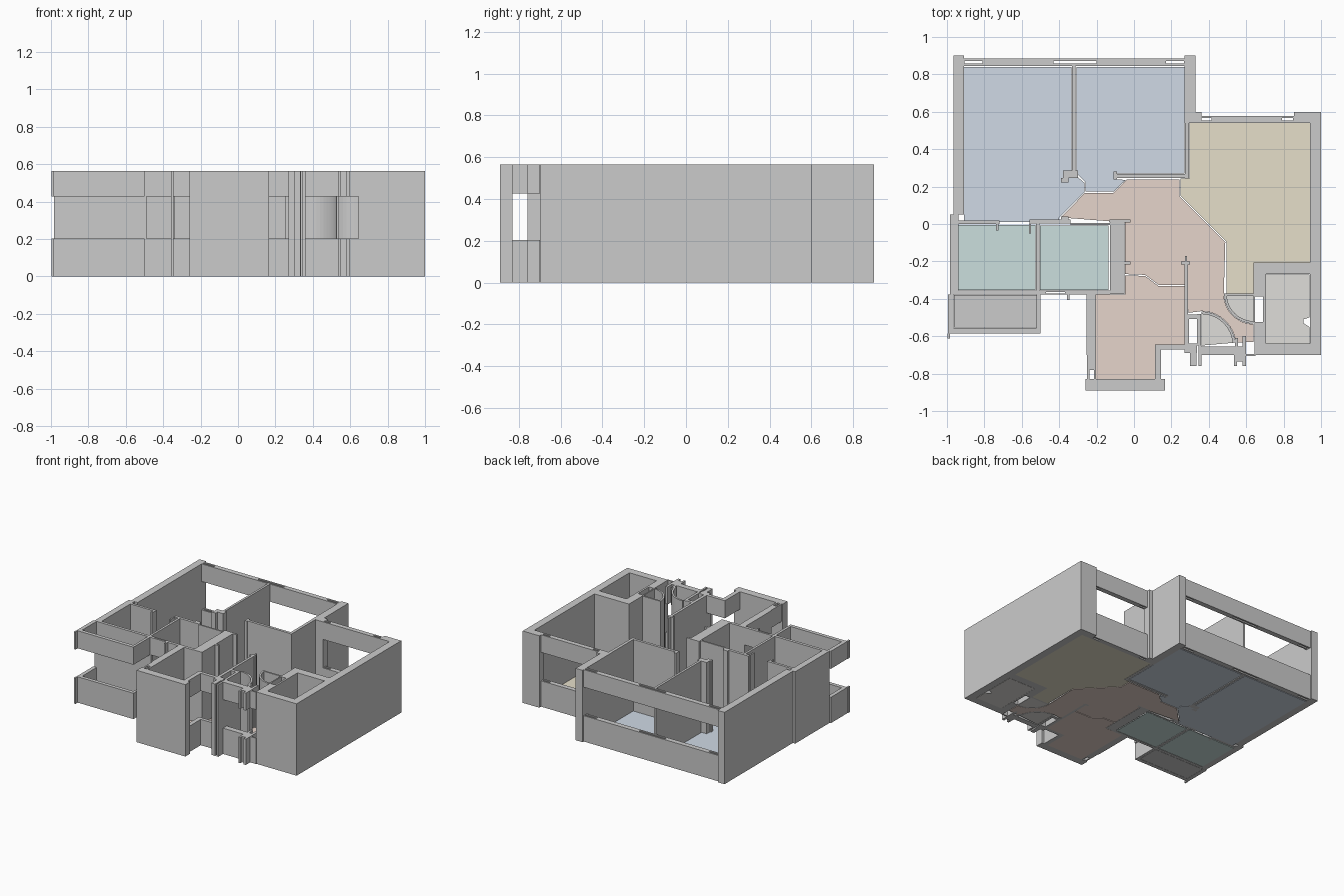
import bpy, bmesh
from math import sin, cos, radians

H, SILL, HEAD = 0.565, 0.203, 0.427
FULL = [(0, H)]
BAND = [(0, SILL), (HEAD, H)]          # wall with a window strip left open


def finish(name, bm, color=None):
    bmesh.ops.recalc_face_normals(bm, faces=bm.faces)
    me = bpy.data.meshes.new(name)
    bm.to_mesh(me)
    bm.free()
    ob = bpy.data.objects.new(name, me)
    bpy.context.collection.objects.link(ob)
    if color:
        mat = bpy.data.materials.new(name + "_colour")
        mat.diffuse_color = (*color, 1)
        me.materials.append(mat)


def prism(bm, pts, z0, z1):
    face = bm.faces.new([bm.verts.new((x, y, z0)) for x, y in pts])
    out = bmesh.ops.extrude_face_region(bm, geom=[face])
    for v in out["geom"]:
        if isinstance(v, bmesh.types.BMVert):
            v.co.z = z1


def walls(name, rects, levels=FULL):
    bm = bmesh.new()
    for x0, x1, y0, y1 in rects:
        for z0, z1 in levels:
            prism(bm, [(x0, y0), (x1, y0), (x1, y1), (x0, y1)], z0, z1)
    finish(name, bm)


def floor(name, pts, color):
    bm = bmesh.new()
    prism(bm, pts, 0, 0.005)
    finish(name, bm, color)


def arc(cx, cy, r, a0, a1, n=12):
    return [(cx + r * cos(radians(a0 + (a1 - a0) * i / n)),
             cy + r * sin(radians(a0 + (a1 - a0) * i / n))) for i in range(n + 1)]


def rect(x0, x1, y0, y1):
    return [(x0, y0), (x1, y0), (x1, y1), (x0, y1)]


def slotted(x0, x1, y0, y1, slots):
    """Footprint of a wall along x with narrow cavities."""
    out, x = [], x0
    t = (y1 - y0) * 0.33
    for a, b in slots:
        if a > x:
            out.append((x, a, y0, y1))
        out += [(a, b, y0, y0 + t), (a, b, y1 - t, y1)]
        x = b
    if x < x1:
        out.append((x, x1, y0, y1))
    return out


# outer walls and corner pillars
walls("left_wall", [(-0.965, -0.908, 0.05, 0.9), (-0.985, -0.937, -0.375, 0.05)])
walls("back_pillar", [(0.27, 0.33, 0.54, 0.9), (0.33, 0.36, 0.54, 0.6)])
walls("right_wall", [(0.94, 1.0, -0.7, 0.6), (0.855, 0.94, 0.54, 0.6)])

# window walls at the back
walls("bedroom_window_wall", slotted(-0.908, 0.27, 0.845, 0.885,
      [(-0.905, -0.81), (-0.43, -0.2), (0.17, 0.268)]), BAND)
walls("living_window_wall", slotted(0.36, 0.855, 0.54, 0.578,
      [(0.362, 0.415), (0.79, 0.85)]), BAND)

# bedroom partitions with door jambs
walls("bedroom_partition", [(-0.332, -0.314, 0.285, 0.845), (-0.38, -0.30, 0.245, 0.285),
                            (-0.39, -0.35, 0.222, 0.245)])
walls("hall_partition", [(-0.10, 0.272, 0.245, 0.266), (-0.11, -0.09, 0.238, 0.28),
                         (0.272, 0.295, 0.242, 0.54)])
walls("bathroom_back_wall", [(-0.937, -0.72, 0.0, 0.02), (-0.738, -0.724, -0.035, 0.0),
                             (-0.56, -0.34, 0.003, 0.025), (-0.562, -0.55, -0.05, 0.003),
                             (-0.39, -0.35, 0.025, 0.04),
                             (-0.34, -0.125, -0.006, 0.006), (-0.13, -0.02, 0.008, 0.024)])

# bathroom walls
walls("bathroom_partition", [(-0.524, -0.506, -0.355, 0.003)])
walls("duct_wall", [(-0.128, -0.05, -0.375, 0.008)])
walls("bathroom_front_wall", [(-0.985, -0.49, -0.378, -0.355), (-0.26, -0.128, -0.378, -0.355),
                              (-0.358, -0.346, -0.405, -0.355)])
walls("bathroom_window_wall", slotted(-0.49, -0.26, -0.378, -0.355, [(-0.47, -0.37)]), BAND)

# balcony parapet and upper beam
walls("balcony_rail", [(-0.965, -0.52, -0.585, -0.556), (-0.995, -0.965, -0.585, -0.378),
                       (-0.52, -0.50, -0.585, -0.378), (-0.998, -0.985, -0.612, -0.585)], BAND)

# kitchen walls
walls("kitchen_left_wall", [(-0.255, -0.203, -0.70, -0.378)])
walls("kitchen_left_window", [(-0.25, -0.203, -0.78, -0.70), (-0.25, -0.238, -0.83, -0.78),
                              (-0.215, -0.203, -0.83, -0.78)], BAND)
walls("kitchen_front_wall", [(-0.258, 0.165, -0.89, -0.83)])
walls("kitchen_right_window", [(0.112, 0.145, -0.83, -0.67), (0.112, 0.272, -0.67, -0.643)], BAND)
walls("kitchen_partition", [(0.27, 0.29, -0.485, -0.2), (0.272, 0.284, -0.2, -0.17),
                            (0.25, 0.30, -0.216, -0.2), (-0.05, -0.02, -0.216, -0.2)])

# entrance pillar around a small void, and the entrance front
walls("entrance_pillar", [(0.27, 0.294, -0.69, -0.485), (0.294, 0.338, -0.69, -0.64),
                          (0.294, 0.338, -0.508, -0.485), (0.338, 0.358, -0.65, -0.48),
                          (0.30, 0.333, -0.76, -0.69), (0.345, 0.36, -0.76, -0.65)])
walls("entrance_window_wall", [(0.36, 0.60, -0.70, -0.655), (0.60, 0.65, -0.705, -0.695),
                               (0.535, 0.55, -0.76, -0.70), (0.58, 0.60, -0.76, -0.70),
                               (0.55, 0.58, -0.735, -0.70), (0.54, 0.556, -0.655, -0.61),
                               (0.58, 0.60, -0.655, -0.60)], BAND)

# curved door sweeps, standing full height
for name, cx, cy, r, a0, a1 in [("front_door_sweep", 0.36, -0.65, 0.182, 90, 5),
                                ("inner_door_sweep", 0.64, -0.375, 0.158, 180, 270)]:
    bm = bmesh.new()
    prism(bm, arc(cx, cy, r, a0, a1) + arc(cx, cy, r - 0.014, a1, a0), 0, H)
    finish(name, bm)
    floor(name + "_floor", arc(cx, cy, r - 0.014, a0, a1) + [(cx, cy)], (0.74, 0.73, 0.70))
walls("inner_door_leaf", [(0.482, 0.64, -0.384, -0.371)])

# shaft walls beside the entrance
walls("shaft_walls", [(0.64, 0.94, -0.268, -0.205), (0.64, 0.705, -0.388, -0.268),
                      (0.69, 0.705, -0.525, -0.388), (0.638, 0.648, -0.525, -0.388),
                      (0.645, 0.705, -0.64, -0.525), (0.645, 0.94, -0.70, -0.64)])

# coloured floors
BLUE, TEAL, CLAY = (0.63, 0.70, 0.79), (0.60, 0.74, 0.73), (0.79, 0.66, 0.60)
floor("left_bedroom_floor", [(-0.908, 0.84), (-0.335, 0.84), (-0.335, 0.27), (-0.30, 0.25),
      (-0.265, 0.22), (-0.265, 0.17), (-0.4, 0.035), (-0.4, 0.012), (-0.908, 0.012)], BLUE)
floor("right_bedroom_floor", [(-0.308, 0.84), (0.27, 0.84), (0.27, 0.27), (-0.1, 0.27),
      (-0.1, 0.24), (-0.045, 0.235), (-0.11, 0.173), (-0.26, 0.173), (-0.26, 0.225),
      (-0.308, 0.27)], BLUE)
floor("living_room_floor", [(0.297, 0.54), (0.94, 0.54), (0.94, -0.205), (0.64, -0.205),
      (0.64, -0.372), (0.494, -0.372), (0.494, -0.095), (0.248, 0.152), (0.248, 0.242),
      (0.297, 0.242)], (0.79, 0.74, 0.59))
floor("hall_floor", [(-0.39, 0.035), (-0.262, 0.167), (-0.11, 0.167), (-0.04, 0.237),
      (0.242, 0.237), (0.242, 0.15), (0.488, -0.097)]
      + arc(0.64, -0.375, 0.16, 180, 270) + [(0.64, -0.63)]
      + arc(0.36, -0.65, 0.184, 5, 90)
      + [(0.292, -0.475), (0.272, -0.325), (0.13, -0.325), (0.06, -0.272), (-0.048, -0.268),
         (-0.048, 0.008)], CLAY)
floor("kitchen_floor", [(-0.048, -0.274), (0.06, -0.278), (0.13, -0.331), (0.27, -0.331),
      (0.27, -0.643), (0.112, -0.643), (0.112, -0.83), (-0.203, -0.83), (-0.203, -0.376),
      (-0.048, -0.376)], CLAY)
floor("left_bathroom_floor", rect(-0.937, -0.526, -0.352, -0.006), TEAL)
floor("right_bathroom_floor", rect(-0.502, -0.136, -0.352, -0.008), TEAL)
floor("balcony_floor", rect(-0.963, -0.522, -0.554, -0.38), (0.64, 0.64, 0.64))
floor("shaft_floor", [(0.706, -0.27), (0.938, -0.27), (0.938, -0.5), (0.905, -0.51),
      (0.905, -0.53), (0.938, -0.55), (0.938, -0.64), (0.706, -0.64)], (0.74, 0.73, 0.70))
